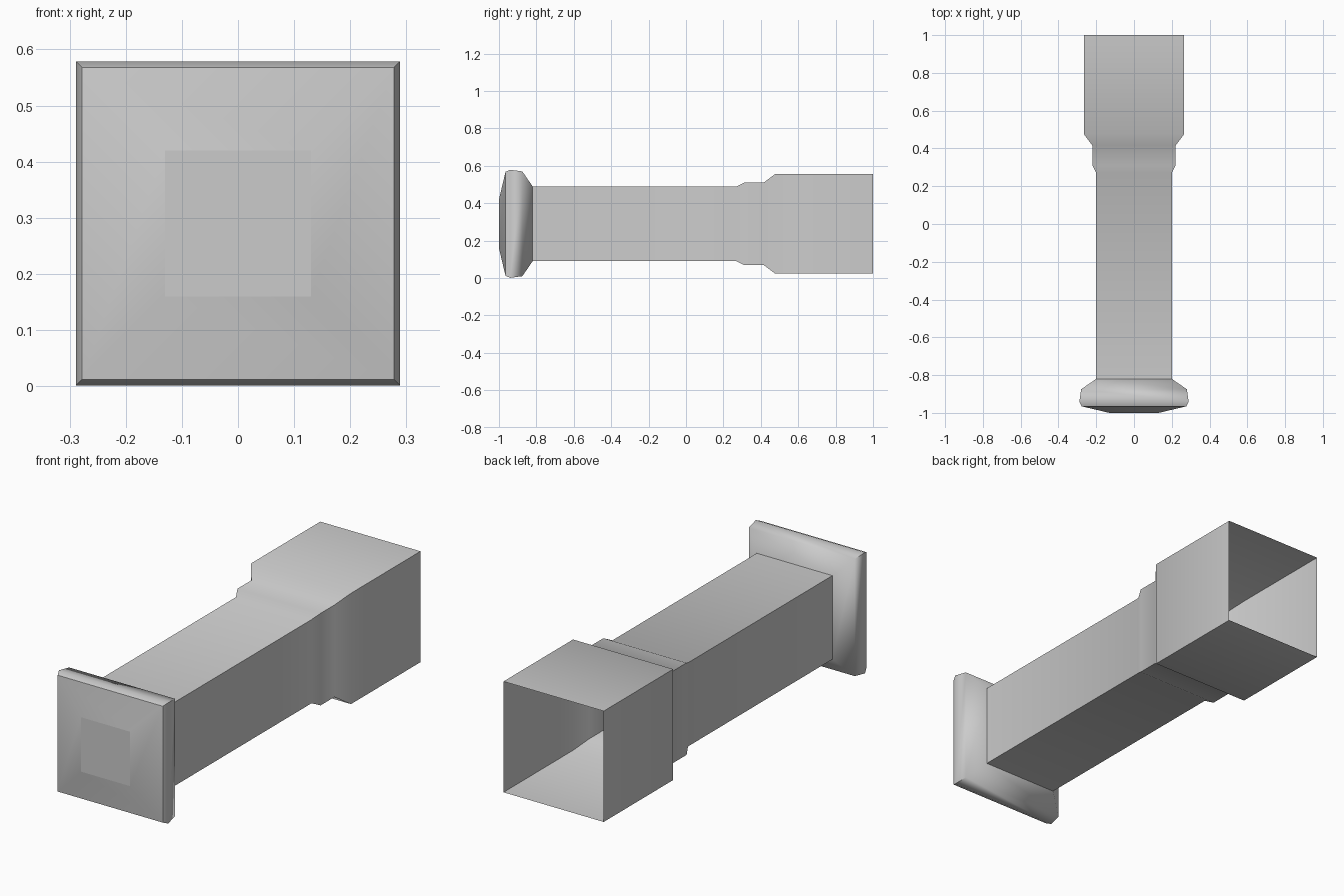
import bpy, bmesh, math

if "Cube" in bpy.data.objects:
    bpy.data.objects.remove(bpy.data.objects["Cube"])

grey = bpy.data.materials.new("plain grey")
grey.diffuse_color = (0.6, 0.6, 0.6, 1)
grey.use_nodes = True
grey.node_tree.nodes["Principled BSDF"].inputs["Base Color"].default_value = grey.diffuse_color
CENTRE_Z = 0.29


def square_loft(name, profile, cap_front=False):
    """Loft square rings along y from (y, half width) pairs, open at the back."""
    bm = bmesh.new()
    rings = []
    for y, h in profile:
        rings.append([bm.verts.new((sx * h, y, CENTRE_Z + sz * h))
                      for sx, sz in ((-1, -1), (1, -1), (1, 1), (-1, 1))])
    for a, b in zip(rings, rings[1:]):
        for i in range(4):
            j = (i + 1) % 4
            bm.faces.new((a[i], a[j], b[j], b[i]))
    if cap_front:
        bm.faces.new(rings[0])
    me = bpy.data.meshes.new(name)
    bm.to_mesh(me)
    bm.free()
    me.materials.append(grey)
    ob = bpy.data.objects.new(name, me)
    bpy.context.collection.objects.link(ob)
    bpy.ops.object.select_all(action='DESELECT')
    ob.select_set(True)
    bpy.context.view_layer.objects.active = ob
    bpy.ops.object.shade_smooth_by_angle(angle=math.radians(50))
    return ob


# Domed square head at the front
square_loft("end_cap", [(-1, 0.13), (-0.965, 0.278), (-0.94, 0.289),
                        (-0.875, 0.28), (-0.82, 0.2)], cap_front=True)

# Hollow square tube with stepped, wider socket, open at the back
square_loft("stepped_tube", [(-0.82, 0.2), (0.27, 0.2), (0.31, 0.22),
                             (0.415, 0.22), (0.475, 0.265), (1, 0.265)])
